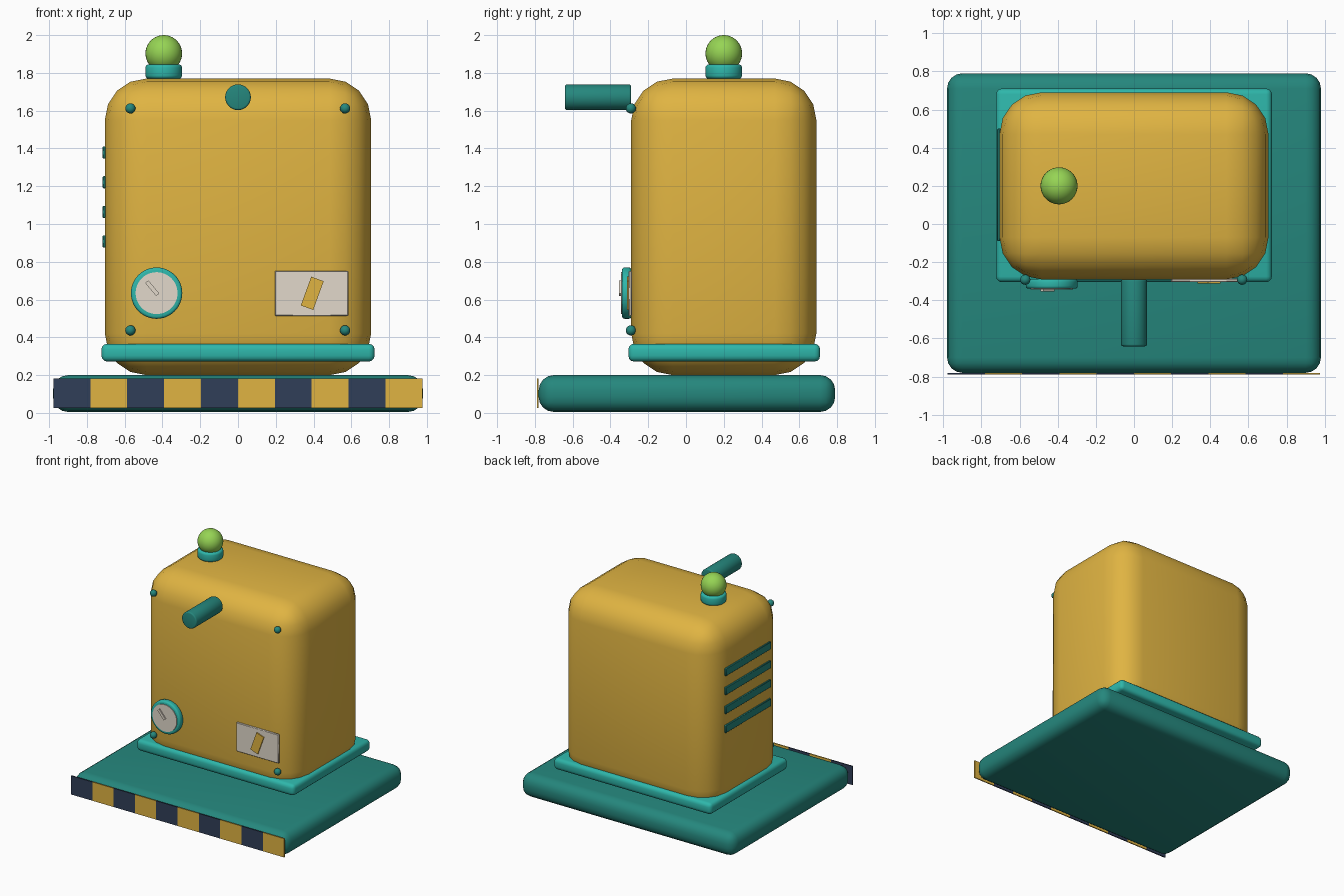
import bpy, bmesh, math
from mathutils import Matrix, Vector

if "Cube" in bpy.data.objects:
    bpy.data.objects.remove(bpy.data.objects["Cube"])


def material(name, rgb):
    def lin(c):
        c /= 255
        return c / 12.92 if c <= 0.04045 else ((c + 0.055) / 1.055) ** 2.4
    m = bpy.data.materials.new(name)
    m.diffuse_color = (*[lin(c) for c in rgb], 1)
    m.use_nodes = True
    m.node_tree.nodes["Principled BSDF"].inputs["Base Color"].default_value = m.diffuse_color
    return m


YELLOW = material("mustard yellow", (224, 180, 66))
DARK = material("dark teal", (37, 135, 125))
TEAL = material("bright teal", (46, 182, 170))
LIME = material("lime green", (150, 212, 84))
NAVY = material("navy blue", (48, 62, 88))
CREAM = material("warm white", (226, 217, 203))


def finish(name, bm, mat, loc, rot=None):
    if rot:
        bm.transform(rot)
    mesh = bpy.data.meshes.new(name)
    bmesh.ops.recalc_face_normals(bm, faces=bm.faces)
    for f in bm.faces:
        f.smooth = True
    bm.to_mesh(mesh)
    bm.free()
    mesh.set_sharp_from_angle(angle=math.radians(40))
    mesh.materials.append(mat)
    ob = bpy.data.objects.new(name, mesh)
    ob.location = loc
    bpy.context.collection.objects.link(ob)
    return ob


def bevel_sharp(bm, width, segments):
    if width:
        edges = [e for e in bm.edges if e.calc_face_angle(0) > 1.0]
        bmesh.ops.bevel(bm, geom=edges, offset=width, segments=segments,
                        profile=0.5, affect='EDGES', clamp_overlap=True)


def box(name, mat, lo, hi, bevel=0, segments=3, rot=None):
    lo, hi = Vector(lo), Vector(hi)
    bm = bmesh.new()
    bmesh.ops.create_cube(bm, size=1)
    bmesh.ops.scale(bm, vec=hi - lo, verts=bm.verts)
    bevel_sharp(bm, bevel, segments)
    return finish(name, bm, mat, (lo + hi) / 2, rot)


def cylinder(name, mat, loc, radius, depth, bevel=0, along_y=False, sides=48):
    bm = bmesh.new()
    bmesh.ops.create_cone(bm, cap_ends=True, segments=sides, radius1=radius,
                          radius2=radius, depth=depth)
    bevel_sharp(bm, bevel, 3)
    return finish(name, bm, mat, loc, Matrix.Rotation(math.pi / 2, 4, 'X') if along_y else None)


def ball(name, mat, loc, radius, u=32, v=20):
    bm = bmesh.new()
    bmesh.ops.create_uvsphere(bm, u_segments=u, v_segments=v, radius=radius)
    return finish(name, bm, mat, loc)


# Base slab with hazard stripe blocks along the front
box("base", DARK, (-0.98, -0.78, 0.005), (0.98, 0.79, 0.2), 0.08, 4)
for i in range(10):
    x = -0.977 + i * 0.1953
    box(f"hazard_block_{i + 1}", YELLOW if i % 2 else NAVY,
        (x, -0.79, 0.027), (x + 0.1953, -0.781, 0.182))

# Rounded housing and collar
box("housing", YELLOW, (-0.705, -0.29, 0.2), (0.705, 0.69, 1.77), 0.22, 4)
box("collar", TEAL, (-0.723, -0.305, 0.272), (0.723, 0.71, 0.366), 0.03, 3)

# Signal lamp on top
cylinder("lamp_socket", TEAL, (-0.393, 0.2, 1.807), 0.097, 0.076, 0.018)
ball("lamp", LIME, (-0.393, 0.2, 1.903), 0.097)

# Front spout
cylinder("spout", DARK, (0, -0.466, 1.671), 0.068, 0.35, 0.01, True)

# Rivets at the four front corners
for side, x in (("left", -0.57), ("right", 0.567)):
    for level, z in (("upper", 1.612), ("lower", 0.437)):
        ball(f"rivet_{level}_{side}", DARK, (x, -0.292, z), 0.027, 16, 10)

# Vent slats on the left side
for i in range(4):
    z = 0.907 + i * 0.157
    box(f"vent_slat_{i + 1}", DARK, (-0.717, -0.09, z - 0.032), (-0.7, 0.5, z + 0.032), 0.004, 1)

# Gauge: rim, dial and needle
cylinder("gauge_rim", TEAL, (-0.431, -0.314, 0.634), 0.136, 0.05, 0.014, True)
cylinder("gauge_dial", CREAM, (-0.431, -0.3405, 0.634), 0.111, 0.008, 0, True)
box("gauge_needle", CREAM, (-0.465, -0.354, 0.615), (-0.443, -0.343, 0.705), 0, 1,
    Matrix.Rotation(math.radians(-40), 4, 'Y'))

# Name plate with slanted yellow mark
box("plate", CREAM, (0.195, -0.304, 0.513), (0.584, -0.287, 0.752), 0.004, 1)
box("plate_mark", YELLOW, (0.358, -0.313, 0.552), (0.428, -0.303, 0.714), 0, 1,
    Matrix.Rotation(math.radians(20), 4, 'Y'))
